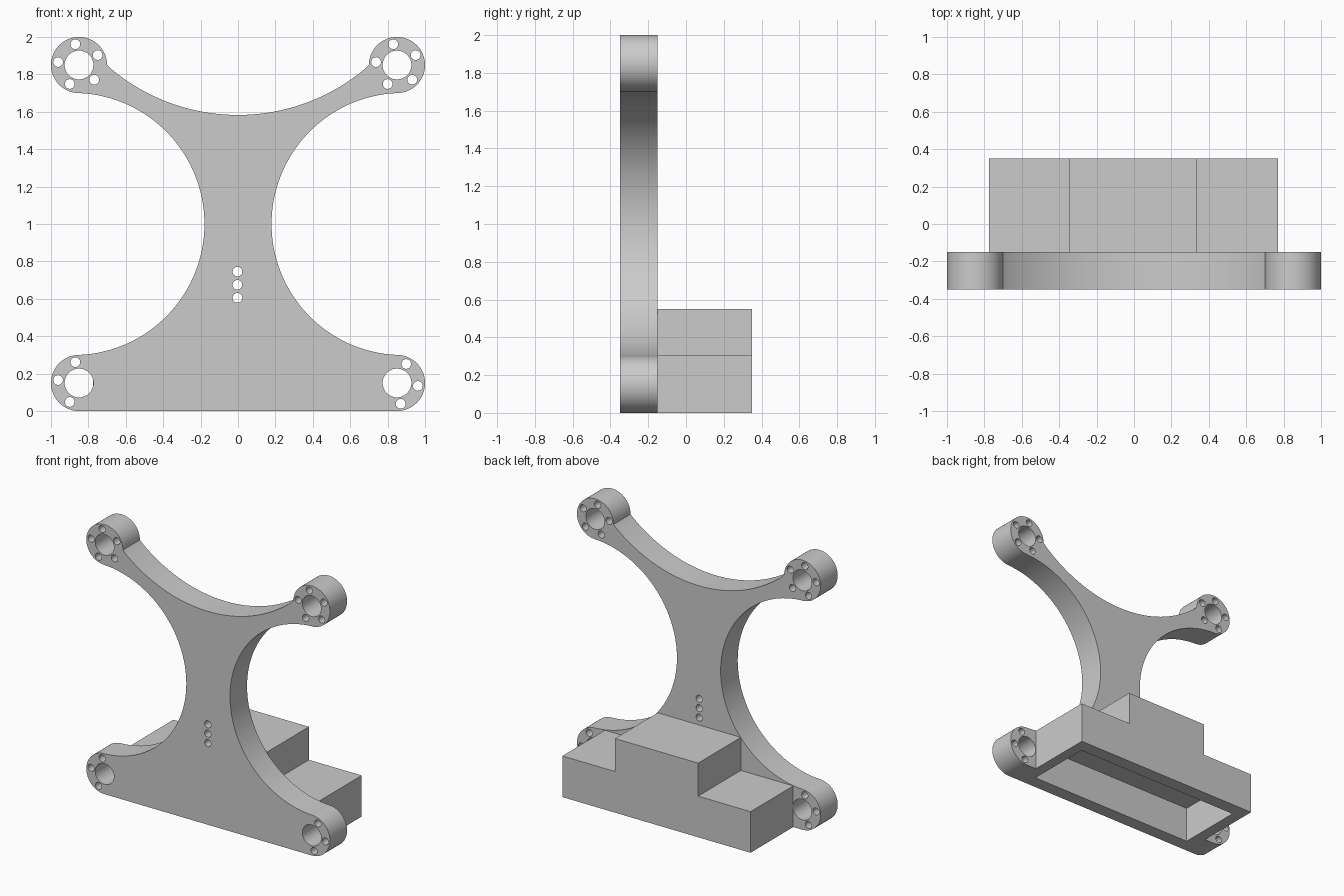
import bpy, bmesh, math
from mathutils import Matrix

if "Cube" in bpy.data.objects:
    bpy.data.objects.remove(bpy.data.objects["Cube"])

grey = bpy.data.materials.new("plain grey")
grey.use_nodes = True
colour = (0.6, 0.6, 0.6, 1)
grey.diffuse_color = colour
grey.node_tree.nodes["Principled BSDF"].inputs["Base Color"].default_value = colour

FRONT, PLATE_BACK, BACK = -0.35, -0.15, 0.35
BOSS_X, LOW, HIGH, BOSS_R = 0.85, 0.15, 1.85, 0.15


def arc(cx, cz, r, start, end, steps):
    """Points of an arc, angles in degrees."""
    angles = [math.radians(start + (end - start) * i / steps) for i in range(steps + 1)]
    return [(cx + r * math.cos(a), cz + r * math.sin(a)) for a in angles]


def add_prism(bm, outline, y0, y1):
    """Extrude a counter-clockwise x-z outline from y0 back to y1."""
    face = bm.faces.new([bm.verts.new((x, y0, z)) for x, z in outline])
    moved = bmesh.ops.extrude_face_region(bm, geom=[face])["geom"]
    verts = [v for v in moved if isinstance(v, bmesh.types.BMVert)]
    bmesh.ops.translate(bm, verts=verts, vec=(0, y1 - y0, 0))


def add_box(bm, x0, x1, y0, y1, z0, z1):
    add_prism(bm, [(x0, z0), (x1, z0), (x1, z1), (x0, z1)], y0, y1)


def finish(name, bm):
    bmesh.ops.remove_doubles(bm, verts=bm.verts, dist=0.0005)
    bmesh.ops.recalc_face_normals(bm, faces=bm.faces)
    mesh = bpy.data.meshes.new(name)
    bm.to_mesh(mesh)
    bm.free()
    mesh.materials.append(grey)
    obj = bpy.data.objects.new(name, mesh)
    bpy.context.collection.objects.link(obj)
    return obj


def cut(obj, cutters):
    """Subtract each cutter and remove it, then smooth the curved walls."""
    bpy.ops.object.select_all(action="DESELECT")
    bpy.context.view_layer.objects.active = obj
    obj.select_set(True)
    for cutter in cutters:
        cutter.hide_render = True
        mod = obj.modifiers.new("cut", "BOOLEAN")
        mod.operation, mod.solver, mod.object = "DIFFERENCE", "EXACT", cutter
        bpy.ops.object.modifier_apply(modifier=mod.name)
        bpy.data.objects.remove(cutter)
    bpy.ops.object.shade_smooth_by_angle(angle=math.radians(30))


def pocket_cutter():
    bm = bmesh.new()
    add_box(bm, -0.69, 0.69, -0.25, 0.25, -0.1, 0.265)
    return finish("pocket_cutter", bm)


def hole_cutter():
    bm = bmesh.new()

    def hole(x, z, r, sides):
        add_prism(bm, arc(x, z, r, 0, 360, sides)[:-1], FRONT - 0.1, PLATE_BACK + 0.1)

    # Bearing holes and their rings of screw holes
    rings = [(-BOSS_X, HIGH, 100, 5), (BOSS_X, HIGH, 100, 5),
             (-BOSS_X, LOW, 100, 3), (BOSS_X, LOW, -80, 3)]
    for x, z, first, count in rings:
        hole(x, z, 0.077, 48)
        for i in range(count):
            a = math.radians(first + 72 * i)
            hole(x + 0.113 * math.cos(a), z + 0.113 * math.sin(a), 0.026, 24)
    # Column of holes in the web
    for i in range(3):
        hole(-0.003, 0.605 + 0.07 * i, 0.026, 24)
    bm.faces.ensure_lookup_table()
    return finish("hole_cutter", bm)


# Plate: right half of the outline, then its mirror image
half = arc(BOSS_X, LOW, BOSS_R, -90, 90, 32)
half += arc(0.88, 1.0, 0.7007, 267.5, 92.5, 64)[1:]
half += arc(BOSS_X, HIGH, BOSS_R, -90, 180, 48)[1:]
half += arc(0, 2.64, 1.057, -48.5, -90, 32)[1:]
outline = half + [(-x, z) for x, z in reversed(half[:-1])]
bm = bmesh.new()
add_prism(bm, outline, FRONT, PLATE_BACK)
plate = finish("frame_plate", bm)
cut(plate, [hole_cutter(), pocket_cutter()])

# Stepped housing behind the plate, hollow from below
bm = bmesh.new()
steps = [(-0.775, 0), (0.77, 0), (0.77, 0.305), (0.337, 0.305),
         (0.337, 0.55), (-0.345, 0.55), (-0.345, 0.305), (-0.775, 0.305)]
add_prism(bm, steps, PLATE_BACK, BACK)
housing = finish("rear_housing", bm)
bm = bmesh.new()
add_box(bm, -0.32, 0.32, -0.07, 0.08, 0.2, 0.3)
recess = finish("recess_cutter", bm)
cut(housing, [pocket_cutter(), recess])
